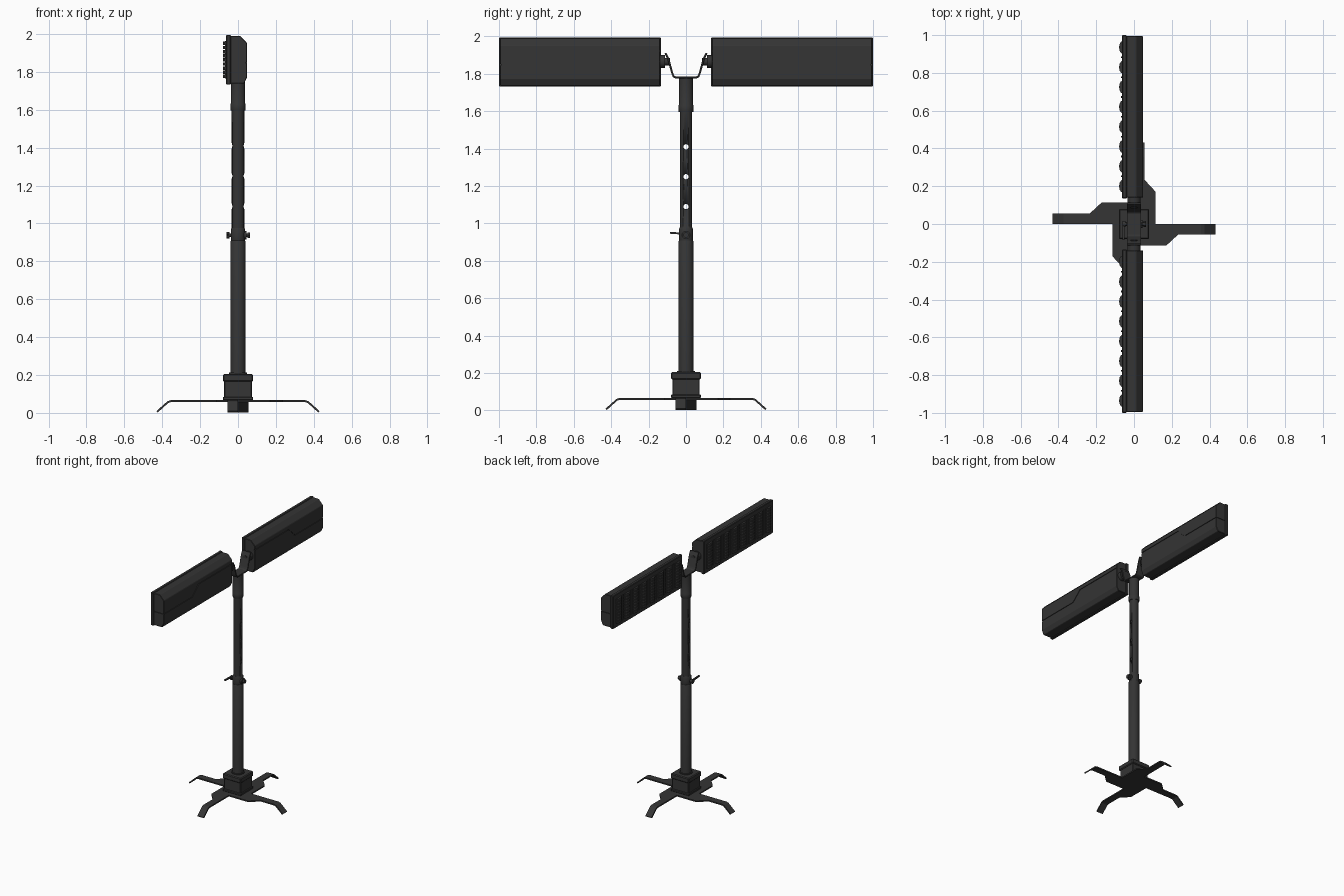
import bpy, bmesh, math
from mathutils import Matrix

if "Cube" in bpy.data.objects:
    bpy.data.objects.remove(bpy.data.objects["Cube"])

mat = bpy.data.materials.new("dark_grey")
mat.diffuse_color = (0.035, 0.035, 0.035, 1)
mat.use_nodes = True
mat.node_tree.nodes["Principled BSDF"].inputs["Base Color"].default_value = mat.diffuse_color


def finish(name, bm, smooth=False, bevel=0):
    bmesh.ops.recalc_face_normals(bm, faces=bm.faces)
    me = bpy.data.meshes.new(name)
    bm.to_mesh(me)
    bm.free()
    ob = bpy.data.objects.new(name, me)
    bpy.context.collection.objects.link(ob)
    me.materials.append(mat)
    if smooth:
        bpy.ops.object.select_all(action='DESELECT')
        ob.select_set(True)
        bpy.context.view_layer.objects.active = ob
        bpy.ops.object.shade_smooth_by_angle(angle=math.radians(35))
    if bevel:
        m = ob.modifiers.new("bevel", 'BEVEL')
        m.width, m.segments = bevel, 1
    return ob


def add_prism(bm, pts, a, b, place):
    """Extrude a 2D outline from a to b; place(u, v, t) gives the 3D point."""
    r0 = [bm.verts.new(place(u, v, a)) for u, v in pts]
    r1 = [bm.verts.new(place(u, v, b)) for u, v in pts]
    n = len(pts)
    bm.faces.new(r0)
    bm.faces.new(r1[::-1])
    for i in range(n):
        bm.faces.new((r0[i], r0[(i + 1) % n], r1[(i + 1) % n], r1[i]))


def prism(name, pts, a, b, place, bevel=0):
    bm = bmesh.new()
    add_prism(bm, pts, a, b, place)
    return finish(name, bm, bevel=bevel)


def box(name, x0, x1, y0, y1, z0, z1, bevel=0):
    return prism(name, [(x0, y0), (x1, y0), (x1, y1), (x0, y1)], z0, z1,
                 lambda u, v, t: (u, v, t), bevel)


def lathe(name, pts, seg=32):
    """Spin a closed (r, z) outline about z."""
    bm = bmesh.new()
    rings = [[bm.verts.new((r * math.cos(2 * math.pi * i / seg), r * math.sin(2 * math.pi * i / seg), z))
              for i in range(seg)] for r, z in pts]
    for k in range(len(rings)):
        p, q = rings[k], rings[(k + 1) % len(rings)]
        for i in range(seg):
            j = (i + 1) % seg
            bm.faces.new((p[i], p[j], q[j], q[i]))
    return finish(name, bm, smooth=True)


def rod(name, r, p, axis, length, seg=20):
    bm = bmesh.new()
    bmesh.ops.create_cone(bm, cap_ends=True, segments=seg, radius1=r, radius2=r, depth=length)
    rot = Matrix.Rotation(math.pi / 2, 4, 'Y' if axis == 'x' else 'X')
    bmesh.ops.transform(bm, matrix=Matrix.Translation(p) @ rot, verts=bm.verts)
    return finish(name, bm, smooth=True)


def cut(ob, cutter):
    cutter.hide_render = True
    cutter.hide_viewport = True
    m = ob.modifiers.new("cut", 'BOOLEAN')
    m.operation, m.solver, m.object = 'DIFFERENCE', 'EXACT', cutter


# Four bent legs in a pinwheel
sections = [(-0.02, .062, -.09), (0, .062, -.115), (.17, .062, -.115), (.235, .062, -.055),
            (.355, .062, -.055), (.37, .057, -.055), (.427, .006, -.055)]
for k in range(4):
    bm = bmesh.new()
    rows = [(bm.verts.new((x, 0, z)), bm.verts.new((x, w, z))) for x, z, w in sections]
    for p, q in zip(rows, rows[1:]):
        bm.faces.new((p[0], p[1], q[1], q[0]))
    bmesh.ops.rotate(bm, matrix=Matrix.Rotation(k * math.pi / 2, 3, 'Z'), verts=bm.verts)
    leg = finish(f"leg_{k + 1}", bm)
    m = leg.modifiers.new("thickness", 'SOLIDIFY')
    m.thickness, m.offset = .01, 0

# Base socket block
box("base_flange", -.08, .08, -.08, .08, .066, .085, .004)
box("base_block", -.073, .073, -.073, .073, .08, .17, .004)
box("base_cap", -.08, .08, -.08, .08, .165, .205, .006)
lathe("base_ring", [(.03, .19), (.047, .19), (.047, .212), (.03, .212)])

# Telescopic post
lathe("lower_tube", [(.03, .12), (.04, .12), (.04, .905), (.037, .91), (.03, .91)])
lathe("clamp_collar", [(.031, .905), (.036, .905), (.038, .912), (.038, .97), (.034, .977), (.031, .977)])
upper = lathe("upper_tube", [(.027, .85), (.033, .85), (.033, 1.62), (.027, 1.62)])
for z in (1.09, 1.25, 1.41):
    cut(upper, rod("pin_hole_cutter", .014, (0, 0, z), 'x', .2))
lathe("post_cap", [(.028, 1.595), (.038, 1.595), (.04, 1.6), (.04, 1.63), (.038, 1.634),
                   (.038, 1.775), (.034, 1.78), (.001, 1.78), (.001, 1.7), (.028, 1.7)])

# Clamp bolt with lever
rod("clamp_bolt", .01, (0, 0, .938), 'x', .115)
rod("bolt_nut", .016, (.056, 0, .938), 'x', .014, 6)
rod("bolt_boss", .022, (.036, 0, .938), 'x', .02)
rod("lever_hub", .017, (-.054, 0, .938), 'x', .016)
prism("clamp_lever", [(.012, .93), (.012, .948), (-.03, .952), (-.085, .954), (-.085, .945), (-.03, .941)],
      -.062, -.05, lambda u, v, t: (t, u, v))

# Bent strap yoke that carries both heads
outer = [(.058, 1.776), (.07, 1.782), (.078, 1.8), (.1, 1.88), (.115, 1.91)]
inner = [(.105, 1.913), (.09, 1.883), (.068, 1.803), (.062, 1.79), (.055, 1.786)]
half = outer + inner
prism("yoke", half + [(-y, z) for y, z in half[::-1]], -.038, .038, lambda u, v, t: (t, u, v), .002)

# Lamp heads, mirrored across the post
section = [(-.042, 1.738), (.032, 1.738), (.048, 1.772), (.048, 1.952), (.012, 1.99), (-.042, 1.99)]
seam = [(.1, 1.925), (.56, 1.925), (.64, 1.852), (1.1, 1.852)]
for s, side in ((1, "right"), (-1, "left")):
    along_y = lambda u, v, t, s=s: (u, s * t, v)
    along_x = lambda u, v, t, s=s: (t, s * u, v)
    rod(f"{side}_hinge", .035, (0, s * .128, 1.865), 'y', .03)
    rod(f"{side}_hinge_pin", .02, (0, s * .11, 1.865), 'y', .05)
    body = prism(f"{side}_head_body", section, .14, .995, along_y, .003)
    # Seam groove across the back and over the outer end
    strip = seam + [(y - .002, z - .007) for y, z in seam[::-1]]
    cut(body, prism("seam_cutter", strip, .043, .08, along_x))
    cut(body, prism("end_seam_cutter", [(.99, 1.845), (1.1, 1.845), (1.1, 1.852), (.99, 1.852)],
                    -.1, .08, along_x))
    prism(f"{side}_head_rim", [(-.063, 1.732), (-.038, 1.732), (-.038, 1.995), (-.063, 1.995)],
          .135, 1, along_y, .004)

    # Bulging lens cells on the lit face
    bm = bmesh.new()
    for c in range(8):
        yc = .2 + c * .105
        arc = [(-.06 - .019 * math.sin(math.pi * i / 6), yc - .034 * math.cos(math.pi * i / 6))
               for i in range(7)]
        for r in range(9):
            z = 1.767 + r * .0218
            add_prism(bm, arc, z, z + .018, lambda u, v, t, s=s: (u, s * v, t))
        rib = [(-.06, yc + .048), (-.068, yc + .048), (-.068, yc + .057), (-.06, yc + .057)]
        if c < 7:
            add_prism(bm, rib, 1.765, 1.962, lambda u, v, t, s=s: (u, s * v, t))
    finish(f"{side}_lens_cells", bm)
